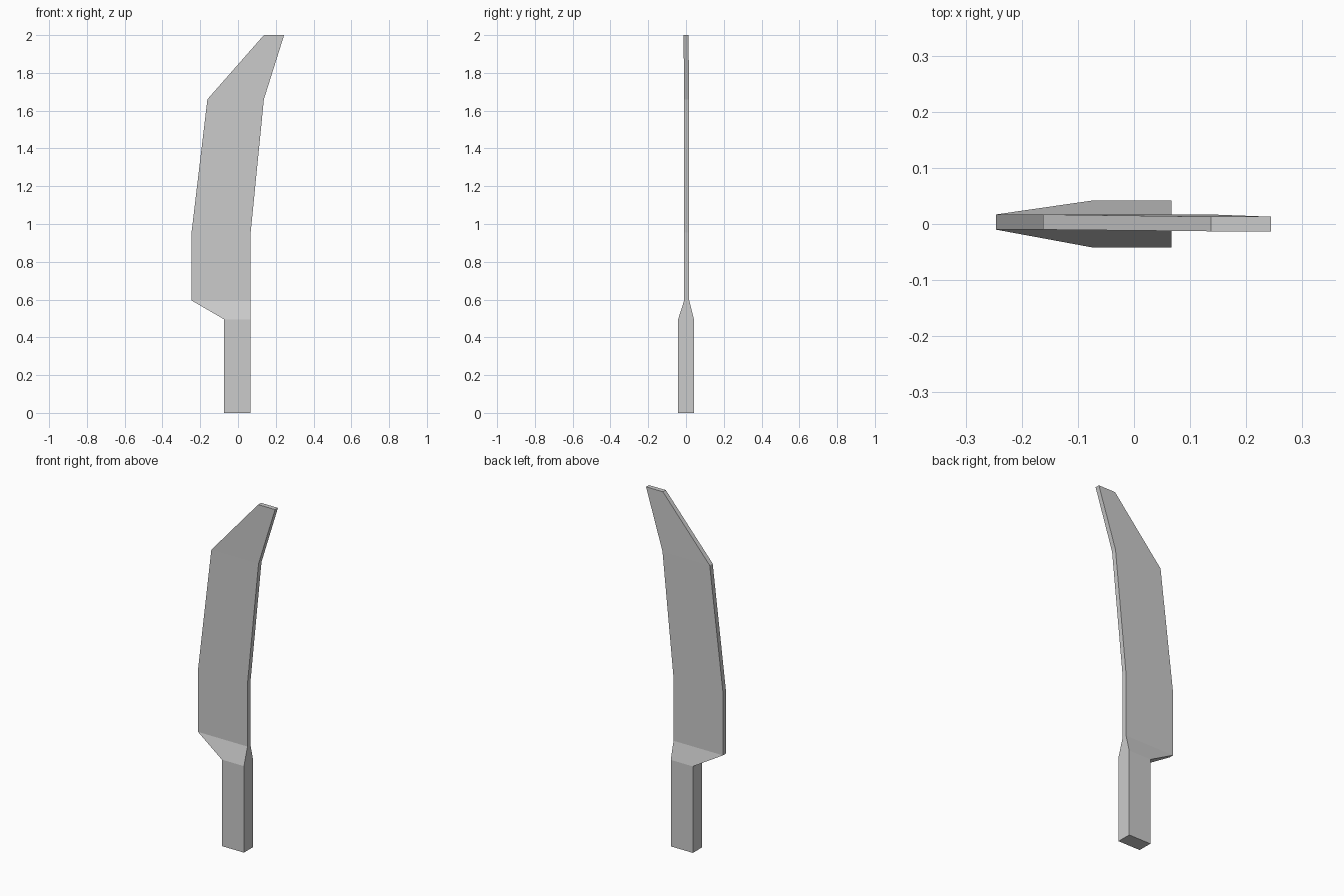
import bpy, bmesh

if "Cube" in bpy.data.objects:
    bpy.data.objects.remove(bpy.data.objects["Cube"])

# Cross-sections up the machete: z, x left, x right, y front, y back
SECTIONS = [
    (0.0, -0.073, 0.067, -0.042, 0.042),     # grip base
    (0.495, -0.073, 0.067, -0.042, 0.042),   # grip top
    (0.595, -0.246, 0.067, -0.010, 0.017),   # blade heel
    (0.955, -0.246, 0.067, -0.010, 0.017),   # start of bend
    (1.66, -0.162, 0.137, -0.010, 0.017),    # start of tip
    (2.0, 0.137, 0.244, -0.013, 0.013),      # blunt tip
]

# Loft the sections into one closed body
bm = bmesh.new()
rings = [[bm.verts.new((x, y, z)) for x, y in ((l, f), (r, f), (r, b), (l, b))]
         for z, l, r, f, b in SECTIONS]
for low, high in zip(rings, rings[1:]):
    for i in range(4):
        j = (i + 1) % 4
        bm.faces.new((low[i], low[j], high[j], high[i]))
bm.faces.new(rings[0][::-1])
bm.faces.new(rings[-1])
bmesh.ops.recalc_face_normals(bm, faces=bm.faces)

mesh = bpy.data.meshes.new("machete")
bm.to_mesh(mesh)
bm.free()
bpy.context.collection.objects.link(bpy.data.objects.new("machete", mesh))
